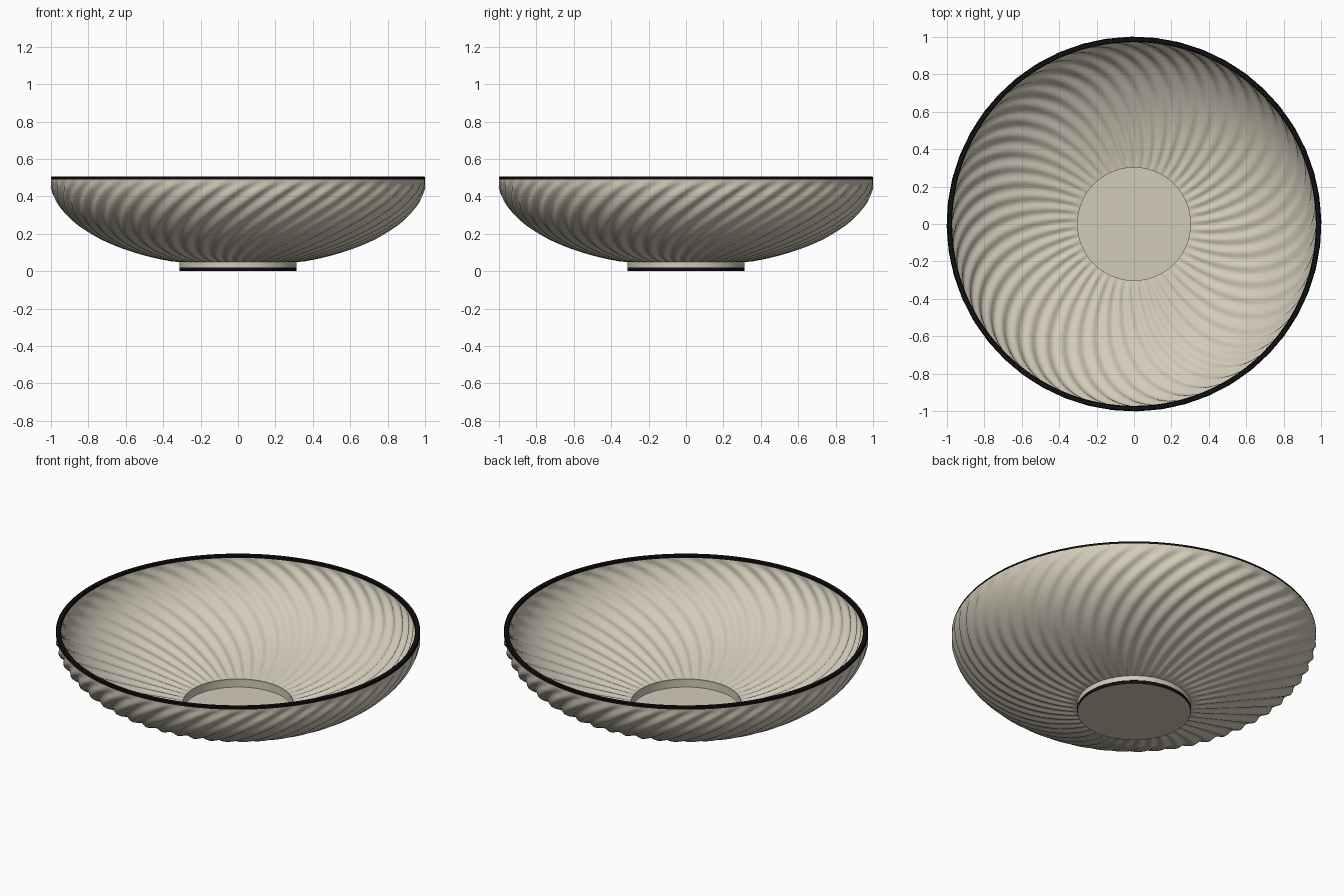
import bpy, bmesh, math

if "Cube" in bpy.data.objects:
    bpy.data.objects.remove(bpy.data.objects["Cube"], do_unlink=True)

RIBS = 48          # spiral flutes around the bowl
SEGMENTS = RIBS * 8
TWIST = 1.4        # radians of spiral per unit of height
DEPTH = 0.475      # height of the elliptical wall
THICKNESS = 0.022
FOOT_R = 0.305


def material(name, color):
    mat = bpy.data.materials.new(name)
    mat.use_nodes = True
    mat.diffuse_color = (*color, 1)
    bsdf = mat.node_tree.nodes["Principled BSDF"]
    bsdf.inputs["Base Color"].default_value = (*color, 1)
    bsdf.inputs["Roughness"].default_value = 0.6
    return mat


clay = material("warm beige", (0.65, 0.60, 0.49))
black = material("black", (0.005, 0.005, 0.005))


def smoothstep(x):
    x = max(0.0, min(1.0, x))
    return x * x * (3 - 2 * x)


def lathe(name, profile, mats, closed, black_rule=None):
    """Spin a profile of functions or points; an open profile gets flat caps."""
    bm = bmesh.new()
    rings = []
    for point in profile:
        ring = []
        for i in range(SEGMENTS):
            a = math.tau * i / SEGMENTS
            r, z = point(a) if callable(point) else point
            ring.append(bm.verts.new((r * math.cos(a), r * math.sin(a), z)))
        rings.append(ring)
    pairs = list(zip(rings, rings[1:]))
    if closed:
        pairs.append((rings[-1], rings[0]))
    else:
        bm.faces.new(rings[0])
        bm.faces.new(rings[-1])
    for low, high in pairs:
        for i in range(SEGMENTS):
            j = (i + 1) % SEGMENTS
            bm.faces.new((low[i], low[j], high[j], high[i]))
    bmesh.ops.recalc_face_normals(bm, faces=bm.faces)
    if black_rule:
        for face in bm.faces:
            face.material_index = int(black_rule(face))
    mesh = bpy.data.meshes.new(name)
    bm.to_mesh(mesh)
    bm.free()
    for mat in mats:
        mesh.materials.append(mat)
    obj = bpy.data.objects.new(name, mesh)
    bpy.context.collection.objects.link(obj)
    bpy.ops.object.select_all(action="DESELECT")
    obj.select_set(True)
    bpy.context.view_layer.objects.active = obj
    bpy.ops.object.shade_smooth_by_angle(angle=math.radians(40))
    return obj


def wall_point(u, inset):
    """Point on the elliptical wall, pushed along its normal by spiral flutes."""
    r, z = math.cos(u), 0.5 - DEPTH * math.sin(u)
    nr, nz = math.cos(u), -math.sin(u) / DEPTH
    length = math.hypot(nr, nz)
    fade = smoothstep((0.485 - z) / 0.04) * smoothstep((r - FOOT_R) / 0.05)
    depth = (0.002 + 0.006 * r) * fade

    def at(angle):
        wave = math.sin(RIBS * (angle - TWIST * z))
        offset = (depth * wave - inset) / length
        return r + nr * offset, z + nz * offset
    return at


# Fluted bowl: outer wall upward, then inner wall downward
ROWS = 44
u_start, u_end = math.acos(FOOT_R), 0.02
steps = [u_start + (u_end - u_start) * i / ROWS for i in range(ROWS + 1)]
outer = [wall_point(u, 0) for u in steps]
inner = [wall_point(u, THICKNESS) for u in reversed(steps)]
lathe("bowl_wall", outer + inner, [clay], closed=True)

# Black painted lip
lathe("rim_band", [(1.0, 0.49), (1.0, 0.501), (0.996, 0.505),
                   (0.976, 0.505), (0.972, 0.501), (0.972, 0.49)],
      [black], closed=True)

# Foot with a sunken floor and a black band around its base
lathe("foot", [(0.311, 0.0), (0.313, 0.003), (0.313, 0.019), (0.312, 0.02),
               (0.312, 0.052), (0.302, 0.062), (0.302, 0.02)],
      [clay, black], closed=False,
      black_rule=lambda f: f.calc_center_median().z < 0.0198 and len(f.verts) == 4)
